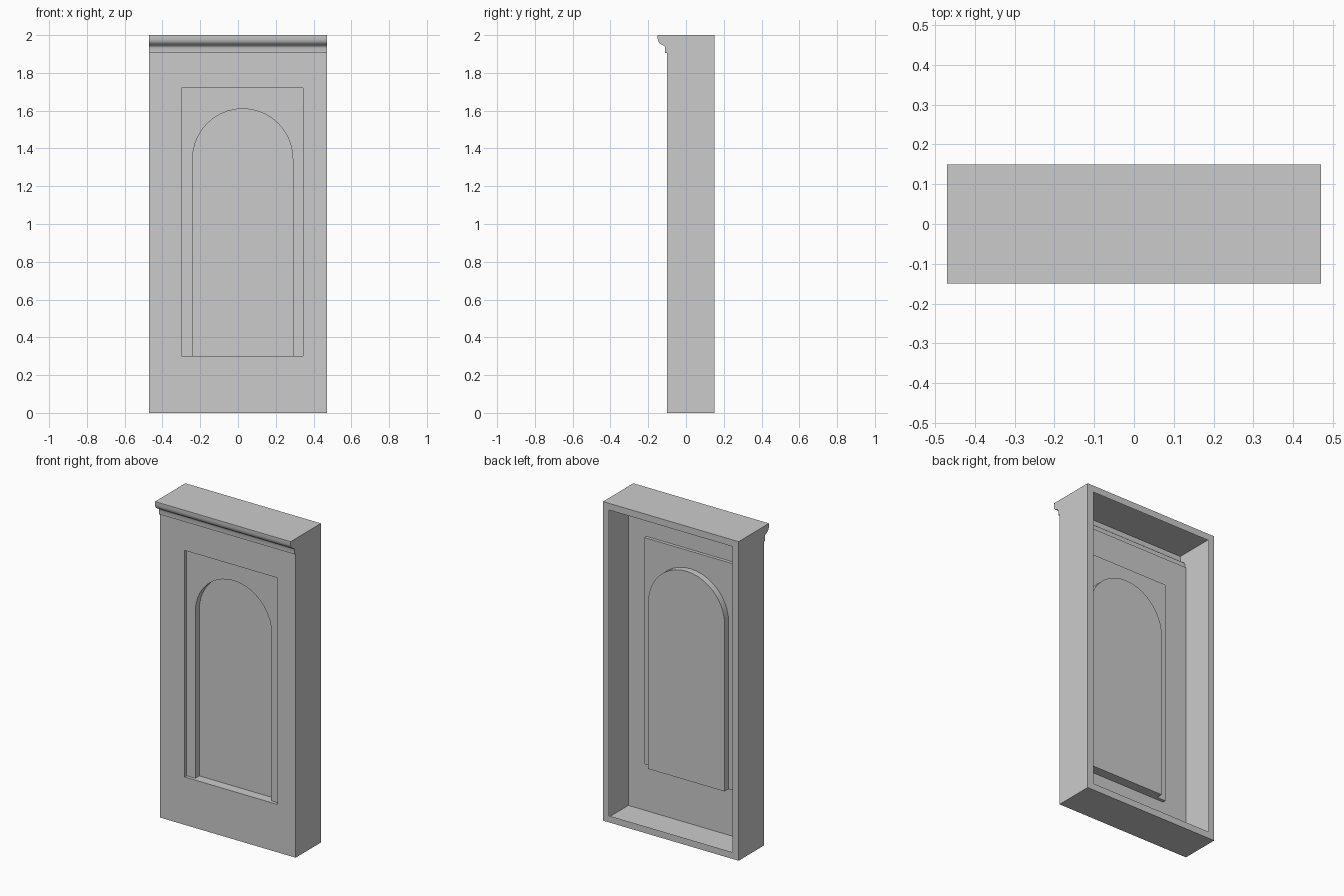
import bpy, bmesh, math
from mathutils import Vector

if "Cube" in bpy.data.objects:
    bpy.data.objects.remove(bpy.data.objects["Cube"])

W, BACK, FRONT = 0.47, 0.15, -0.10        # half width, back and front planes
STEP, DEEP = -0.08, -0.04                 # recess planes
X0, X1, Z0, Z1 = -0.30, 0.345, 0.30, 1.72 # rectangular recess
CX, R, SPRING = 0.025, 0.265, 1.345       # arch centre, radius, spring height


def face(bm, pts):
    bm.faces.new([bm.verts.new(p) for p in pts])


def strip(bm, pts, vec):
    """Sweep an open path along vec, one quad per segment."""
    vec = Vector(vec)
    for a, b in zip(pts, pts[1:]):
        a, b = Vector(a), Vector(b)
        face(bm, [a, b, b + vec, a + vec])


def rect(x0, x1, z0, z1, y):
    return [(x0, y, z0), (x1, y, z0), (x1, y, z1), (x0, y, z1)]


def ring(bm, outer, inner, flip=False):
    """Flat frame between two rectangles."""
    for i in range(4):
        j = (i + 1) % 4
        q = [outer[i], outer[j], inner[j], inner[i]]
        face(bm, q[::-1] if flip else q)


def finish(bm, name):
    bmesh.ops.remove_doubles(bm, verts=bm.verts, dist=1e-5)
    me = bpy.data.meshes.new(name)
    bm.to_mesh(me)
    bm.free()
    ob = bpy.data.objects.new(name, me)
    bpy.context.collection.objects.link(ob)
    bpy.ops.object.select_all(action='DESELECT')
    ob.select_set(True)
    bpy.context.view_layer.objects.active = ob
    bpy.ops.object.shade_smooth_by_angle(angle=math.radians(30))


# Moulding profile (y, z), top to bottom
cornice = [(-0.15, 2.0), (-0.15, 1.98), (-0.147, 1.967), (-0.14, 1.956),
           (-0.13, 1.95), (-0.12, 1.946), (-0.113, 1.94), (-0.11, 1.932),
           (-0.11, 1.905), (FRONT, 1.905)]

# Thin outer case: top, bottom and two shaped sides
bm = bmesh.new()
side = [(BACK, 2.0)] + cornice + [(FRONT, 0), (BACK, 0)]
strip(bm, [(-W, BACK, 2), (-W, -0.15, 2)], (2 * W, 0, 0))
strip(bm, [(-W, FRONT, 0), (-W, BACK, 0)], (2 * W, 0, 0))
face(bm, [(W, y, z) for y, z in side])
face(bm, [(-W, y, z) for y, z in reversed(side)])
finish(bm, "case")

# Cornice moulding across the front
bm = bmesh.new()
strip(bm, [(-W, y, z) for y, z in cornice], (2 * W, 0, 0))
finish(bm, "cornice")

# Front sheet with shallow rectangular recess
bm = bmesh.new()
hole = rect(X0, X1, Z0, Z1, FRONT)
ring(bm, rect(-W, W, 0, 1.905, FRONT), hole)
strip(bm, hole + hole[:1], (0, STEP - FRONT, 0))
finish(bm, "front_frame")

# Arched niche: surround, reveal and back panel
bm = bmesh.new()
N = 20
arch = [(CX + R, Z0)] + [(CX + R * math.cos(math.pi * i / N),
                          SPRING + R * math.sin(math.pi * i / N))
                         for i in range(N + 1)] + [(CX - R, Z0)]
surround = [(X0, Z0)] + arch[::-1] + [(X1, Z0), (X1, Z1), (X0, Z1)]
face(bm, [(x, STEP, z) for x, z in surround])
loop = [(x, STEP, z) for x, z in arch]
strip(bm, loop + loop[:1], (0, DEEP - STEP, 0))
face(bm, [(x, DEEP, z) for x, z in arch])
finish(bm, "arched_niche")

# Narrow rim round the open back
bm = bmesh.new()
t = 0.042
ring(bm, rect(-W, W, 0, 2, BACK), rect(-W + t, W - t, t, 2 - t, BACK), flip=True)
finish(bm, "back_rim")
